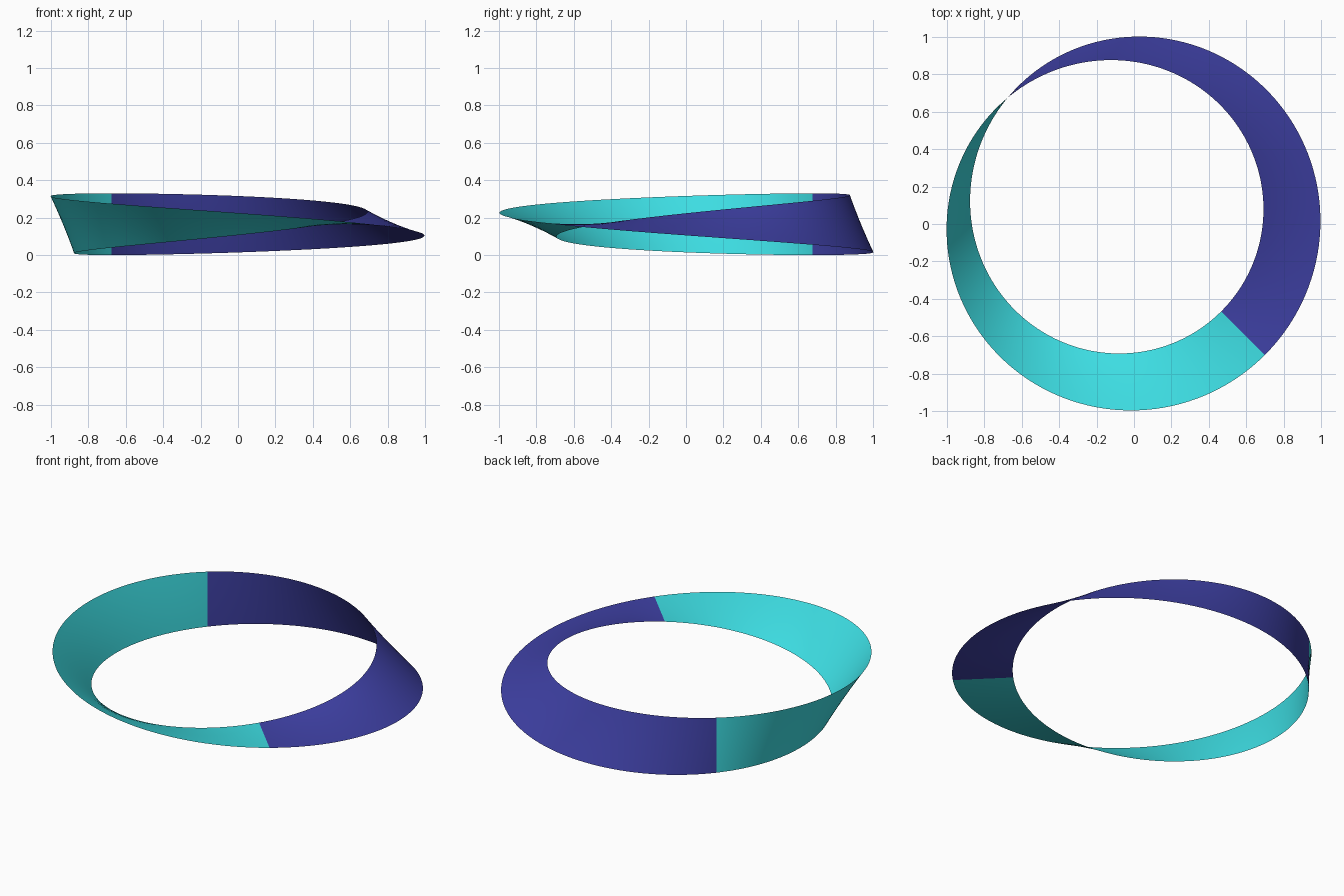
import bpy
import bmesh
from math import sin, cos, tau, radians

cube = bpy.data.objects.get("Cube")
if cube:
    bpy.data.objects.remove(cube, do_unlink=True)

RADIUS, HALF_WIDTH = 0.89, 0.165
CENTRE_X, CENTRE_Y = -0.046, 0.046
SEGMENTS, ACROSS = 192, 8
START = radians(-45)


def material(name, rgb):
    mat = bpy.data.materials.new(name)
    mat.use_nodes = True
    mat.diffuse_color = (*rgb, 1)
    bsdf = next(n for n in mat.node_tree.nodes if n.type == 'BSDF_PRINCIPLED')
    bsdf.inputs["Base Color"].default_value = (*rgb, 1)
    return mat


def band_point(turn, side):
    """Point on the half-twisted band: turn goes round, side goes across."""
    r = RADIUS + side * cos(turn / 2)
    return (CENTRE_X + r * cos(START + turn),
            CENTRE_Y + r * sin(START + turn),
            HALF_WIDTH - side * sin(turn / 2))


# Cross-sections of the band; the ends meet unwelded since the sides swap there
bm = bmesh.new()
rows = []
for i in range(SEGMENTS + 1):
    turn = tau * i / SEGMENTS
    sides = [HALF_WIDTH * (2 * j / ACROSS - 1) for j in range(ACROSS + 1)]
    rows.append([bm.verts.new(band_point(turn, s)) for s in sides])

# Skin the band: first half blue, second half turquoise
for i in range(SEGMENTS):
    a, b = rows[i], rows[i + 1]
    for j in range(ACROSS):
        face = bm.faces.new((a[j], a[j + 1], b[j + 1], b[j]))
        face.smooth = True
        face.material_index = 0 if i < SEGMENTS // 2 else 1

mesh = bpy.data.meshes.new("twisted_band")
bm.to_mesh(mesh)
bm.free()
mesh.materials.append(material("indigo blue", (0.051, 0.054, 0.39)))
mesh.materials.append(material("turquoise", (0.047, 0.73, 0.77)))
band = bpy.data.objects.new("twisted_band", mesh)
bpy.context.collection.objects.link(band)
